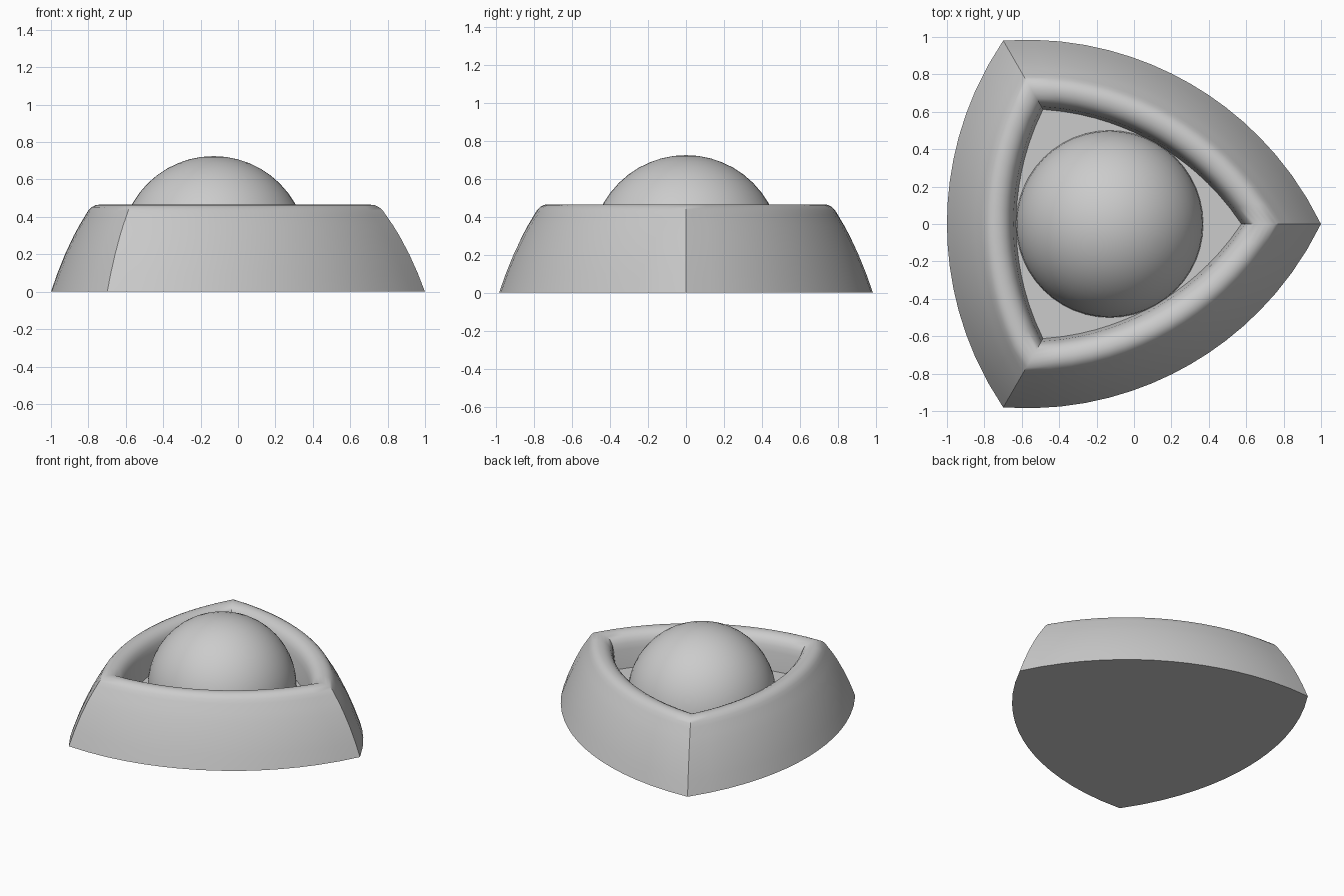
import bpy, bmesh, math

if "Cube" in bpy.data.objects:
    bpy.data.objects.remove(bpy.data.objects["Cube"])

CX = -0.133      # centre of the three-sided outline
ARC_R = 1.75     # radius of each bowed side
ARC_OFF = 0.883  # distance of each side's arc centre behind the outline centre
SEG = 16         # segments per bowed side
FLOOR_Z = 0.225


def finish(name, bm, angle=30):
    bmesh.ops.recalc_face_normals(bm, faces=bm.faces)
    mesh = bpy.data.meshes.new(name)
    bm.to_mesh(mesh)
    bm.free()
    ob = bpy.data.objects.new(name, mesh)
    bpy.context.collection.objects.link(ob)
    bpy.ops.object.select_all(action='DESELECT')
    ob.select_set(True)
    bpy.context.view_layer.objects.active = ob
    bpy.ops.object.shade_smooth_by_angle(angle=math.radians(angle))
    return ob


def outline(inset):
    """Rounded triangle made of three arcs, moved inward by inset."""
    pts = []
    r_arc = ARC_R - inset
    for side in range(3):
        for i in range(SEG):
            phi = math.radians(-60 + 120 * i / SEG)
            r = -ARC_OFF * math.cos(phi) + math.sqrt(r_arc ** 2 - (ARC_OFF * math.sin(phi)) ** 2)
            a = math.radians(60 + 120 * side) + phi
            pts.append((CX + r * math.cos(a), r * math.sin(a)))
    return pts


# Housing: (inset, height) profile up the outer wall, over the rim, down to the floor
profile = [(0, 0), (0.035, 0.1), (0.075, 0.2), (0.122, 0.3), (0.152, 0.355),
           (0.185, 0.41), (0.2, 0.435), (0.217, 0.452), (0.238, 0.463), (0.262, 0.466),
           (0.288, 0.462), (0.312, 0.45), (0.332, 0.43), (0.346, 0.40),
           (0.355, 0.36), (0.37, FLOOR_Z)]
bm = bmesh.new()
rings = [[bm.verts.new((x, y, z)) for x, y in outline(d)] for d, z in profile]
n = 3 * SEG
for lo, hi in zip(rings, rings[1:]):
    for i in range(n):
        j = (i + 1) % n
        bm.faces.new((lo[i], lo[j], hi[j], hi[i]))
bm.faces.new(rings[0][::-1])   # underside
bm.faces.new(rings[-1])        # recessed floor
finish("housing", bm)

# Dome: half sphere resting on the recessed floor
bm = bmesh.new()
bmesh.ops.create_uvsphere(bm, u_segments=48, v_segments=24, radius=0.5)
bmesh.ops.delete(bm, geom=[v for v in bm.verts if v.co.z < -0.001], context='VERTS')
dome = finish("dome", bm)
dome.location = (CX + 0.003, 0, FLOOR_Z)
